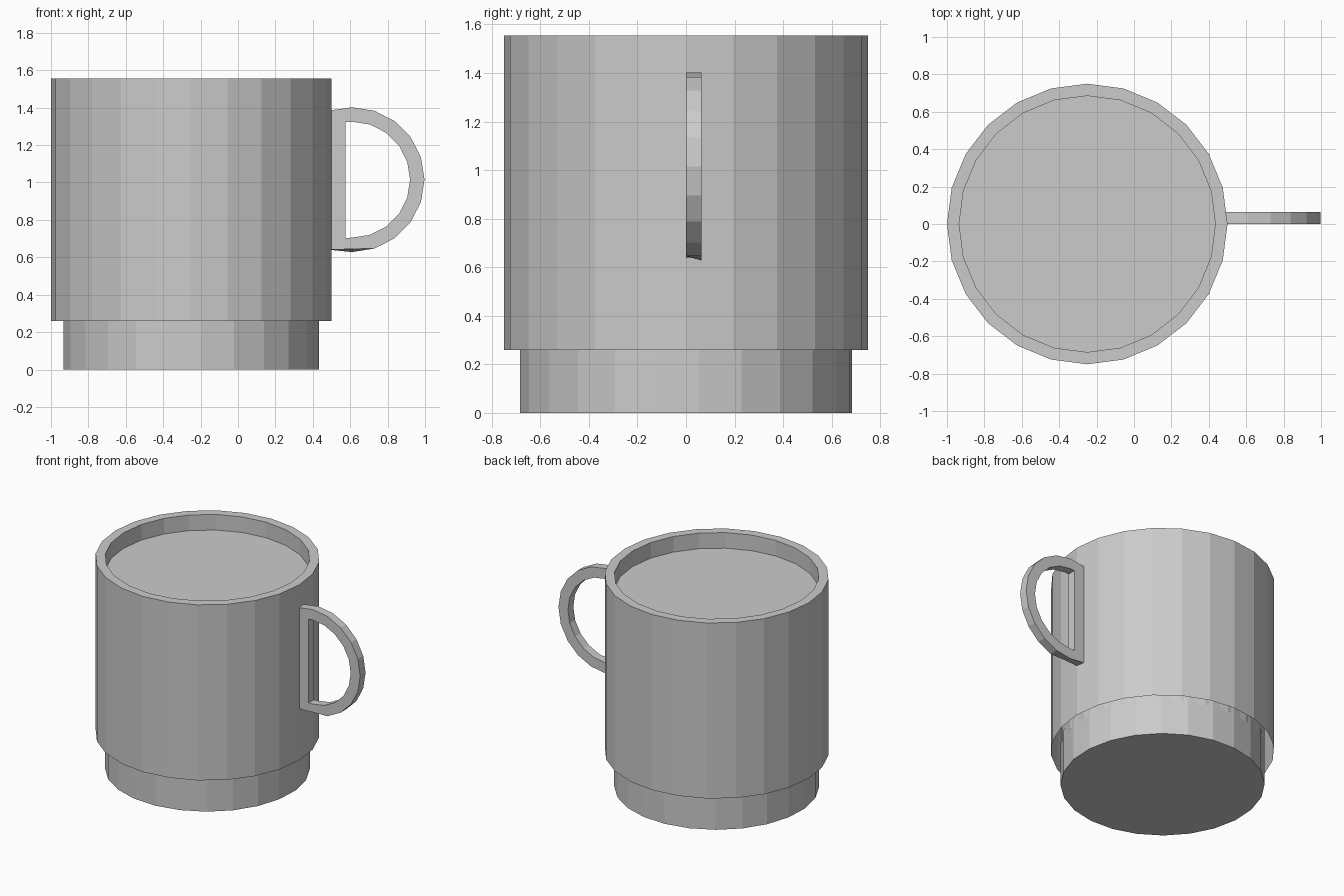
import bpy, math
from math import cos, sin, radians

cube = bpy.data.objects.get("Cube")
if cube:
    bpy.data.objects.remove(cube, do_unlink=True)

# One plain grey ceramic colour
grey = bpy.data.materials.new("ceramic_grey")
grey.use_nodes = True
colour = (0.6, 0.6, 0.6, 1)
grey.diffuse_color = colour
grey.node_tree.nodes["Principled BSDF"].inputs["Base Color"].default_value = colour

SIDES = 24
CENTRE_X = -0.25


def make_object(name, verts, faces):
    mesh = bpy.data.meshes.new(name)
    mesh.from_pydata(verts, [], faces)
    mesh.materials.append(grey)
    mesh.update()
    obj = bpy.data.objects.new(name, mesh)
    bpy.context.collection.objects.link(obj)
    return obj


def lathe(name, profile, turn=0, cap_bottom=False, cap_top=False):
    """Turn a (radius, height) profile about the cup's axis."""
    verts, faces = [], []
    for r, z in profile:
        for j in range(SIDES):
            a = radians(turn) + math.tau * j / SIDES
            verts.append((CENTRE_X + r * cos(a), r * sin(a), z))
    for k in range(len(profile) - 1):
        for j in range(SIDES):
            a, b = k * SIDES + j, k * SIDES + (j + 1) % SIDES
            faces.append((a, b, b + SIDES, a + SIDES))
    if cap_bottom:
        faces.append(tuple(reversed(range(SIDES))))
    if cap_top:
        faces.append(tuple(range(len(verts) - SIDES, len(verts))))
    return make_object(name, verts, faces)


# Cup wall: outside, flat rim and inside, open underneath
lathe("cup_wall", [(0.75, 0.26), (0.75, 1.555), (0.685, 1.555), (0.685, 0.26)])

# Narrower foot, turned slightly against the wall
lathe("foot", [(0.685, 0), (0.685, 0.32)], turn=4.5, cap_bottom=True)

# Flat surface just below the rim
lathe("inner_surface", [(0.69, 1.43), (0.69, 1.44)], turn=4.5,
      cap_bottom=True, cap_top=True)


# Handle: a D-shaped ring of flat segments
def arc(radius):
    return [(0.61 + radius * cos(radians(a)), 1.015 + radius * sin(radians(a)))
            for a in range(-90, 91, 18)]


outer = arc(0.387) + [(0.49, 1.385), (0.49, 0.64)]
inner = arc(0.31) + [(0.575, 1.322), (0.575, 0.703)]
front_outer = list(outer)
front_outer[0] = (0.62, 0.645)  # the lower front corner is cut back

n = len(outer)
verts = [(x, y, z) for loop, y in ((front_outer, 0), (inner, 0), (outer, 0.063), (inner, 0.063))
         for x, z in loop]
faces = []
for i in range(n):
    j = (i + 1) % n
    fo, fi, bo, bi = ((s * n + i, s * n + j) for s in range(4))
    faces += [(fo[0], fo[1], fi[1], fi[0]),   # front
              (bo[1], bo[0], bi[0], bi[1]),   # back
              (fo[1], fo[0], bo[0], bo[1]),   # outside
              (fi[0], fi[1], bi[1], bi[0])]   # inside
make_object("handle", verts, faces)
